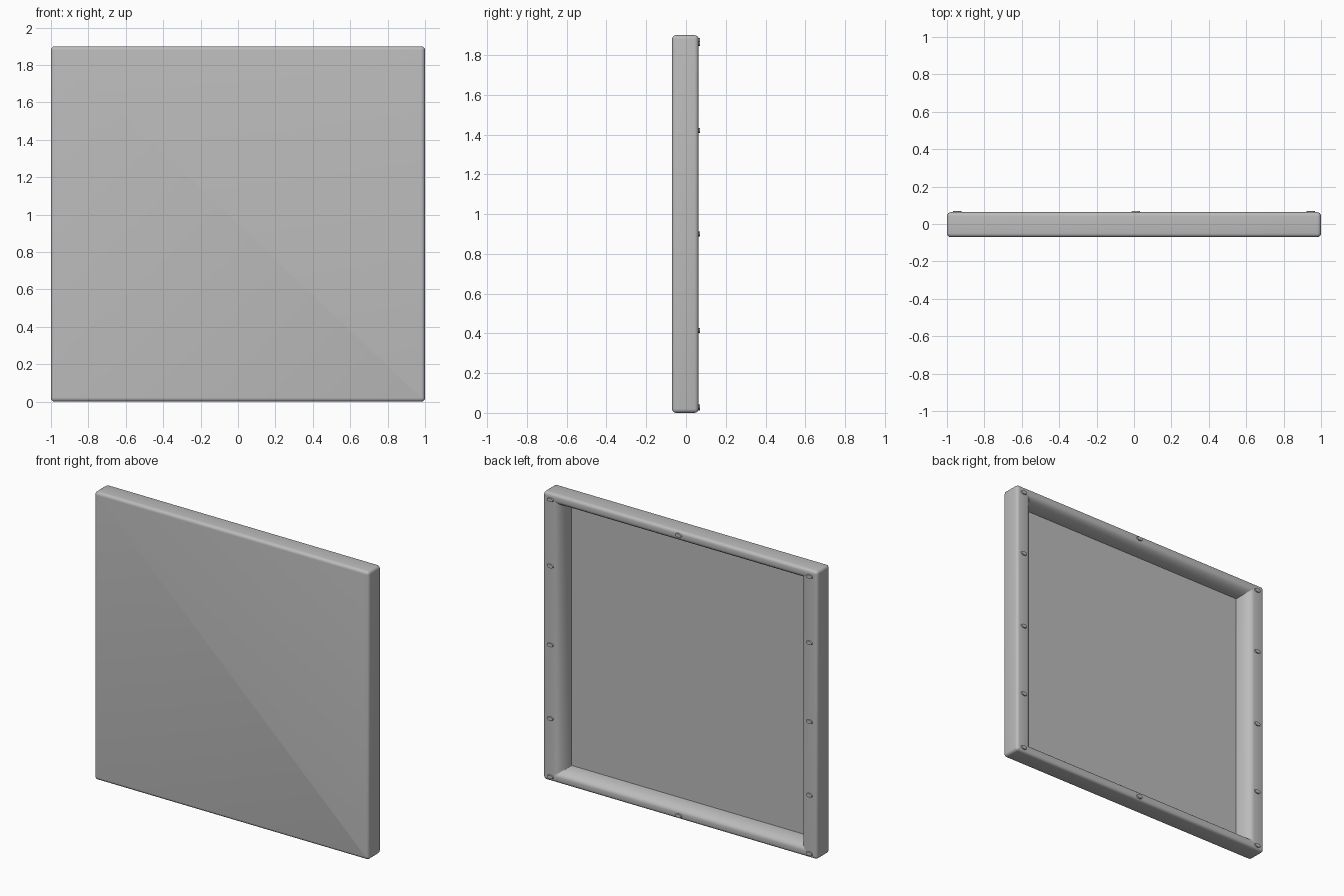
import bpy, bmesh, math
from mathutils import Matrix

cube = bpy.data.objects.get("Cube")
if cube:
    bpy.data.objects.remove(cube, do_unlink=True)

HALF_W, HALF_H, MID_Z = 1.0, 0.95, 0.95
FRONT, BACK, FLOOR = -0.07, 0.063, -0.045
SOFT = 0.02

grey = bpy.data.materials.new("panel grey")
grey.use_nodes = True
COLOUR = (0.5, 0.5, 0.5, 1)
grey.diffuse_color = COLOUR
grey.node_tree.nodes["Principled BSDF"].inputs["Base Color"].default_value = COLOUR


def add_object(name, bm, angle):
    bmesh.ops.recalc_face_normals(bm, faces=bm.faces)
    mesh = bpy.data.meshes.new(name)
    bm.to_mesh(mesh)
    bm.free()
    mesh.materials.append(grey)
    obj = bpy.data.objects.new(name, mesh)
    bpy.context.collection.objects.link(obj)
    bpy.ops.object.select_all(action="DESELECT")
    obj.select_set(True)
    bpy.context.view_layer.objects.active = obj
    bpy.ops.object.shade_smooth_by_angle(angle=math.radians(angle))
    return obj


def rounded_ring(bm, y, inset_x, inset_z, radius, steps=4):
    """Rounded rectangle of vertices, upright at depth y."""
    verts = []
    w, h = HALF_W - inset_x - radius, HALF_H - inset_z - radius
    for quarter, (sx, sz) in enumerate([(1, 1), (-1, 1), (-1, -1), (1, -1)]):
        for i in range(steps + 1):
            a = (quarter + i / steps) * math.pi / 2
            verts.append(bm.verts.new((sx * w + radius * math.cos(a), y,
                                       MID_Z + sz * h + radius * math.sin(a))))
    return verts


# Section from the front face, round the outer edge and rim, into the recess
section = []
for i in range(5):
    a = i / 4 * math.pi / 2
    inset = SOFT * (1 - math.sin(a))
    section.append((FRONT + SOFT * (1 - math.cos(a)), inset, inset))
for i in range(5):
    a = i / 4 * math.pi / 2
    inset = SOFT * (1 - math.cos(a))
    section.append((BACK - SOFT * (1 - math.sin(a)), inset, inset))
for i in range(9):
    a = i / 8 * math.pi / 2
    section.append((FLOOR + (BACK - FLOOR) * math.cos(a),
                    0.08 + 0.055 * math.sin(a), 0.04 + 0.045 * math.sin(a)))

# Hollow panel
bm = bmesh.new()
rings = [rounded_ring(bm, y, ix, iz, max(0.004, SOFT - ix)) for y, ix, iz in section]
for a, b in zip(rings, rings[1:]):
    for i in range(len(a)):
        j = (i + 1) % len(a)
        bm.faces.new((a[i], a[j], b[j], b[i]))
bm.faces.new(rings[0])
bm.faces.new(rings[-1])
add_object("hollow_panel", bm, 40)


# Flat oval studs around the rim
def add_stud(name, x, z):
    bm = bmesh.new()
    bmesh.ops.create_cone(bm, cap_ends=True, segments=20, radius1=1, radius2=0.85, depth=1)
    shape = (Matrix.Translation((x, 0.0645, z)) @ Matrix.Diagonal((0.025, 0.011, 0.014, 1))
             @ Matrix.Rotation(-math.pi / 2, 4, "X"))
    bmesh.ops.transform(bm, matrix=shape, verts=bm.verts)
    add_object(name, bm, 40)


for side, x in (("left", 0.945), ("right", -0.945)):
    for n, z in enumerate((0.03, 0.415, 0.9, 1.42, 1.857)):
        add_stud(f"{side}_stud_{n + 1}", x, z)
add_stud("bottom_stud", 0.01, 0.025)
add_stud("top_stud", 0.01, 1.873)
